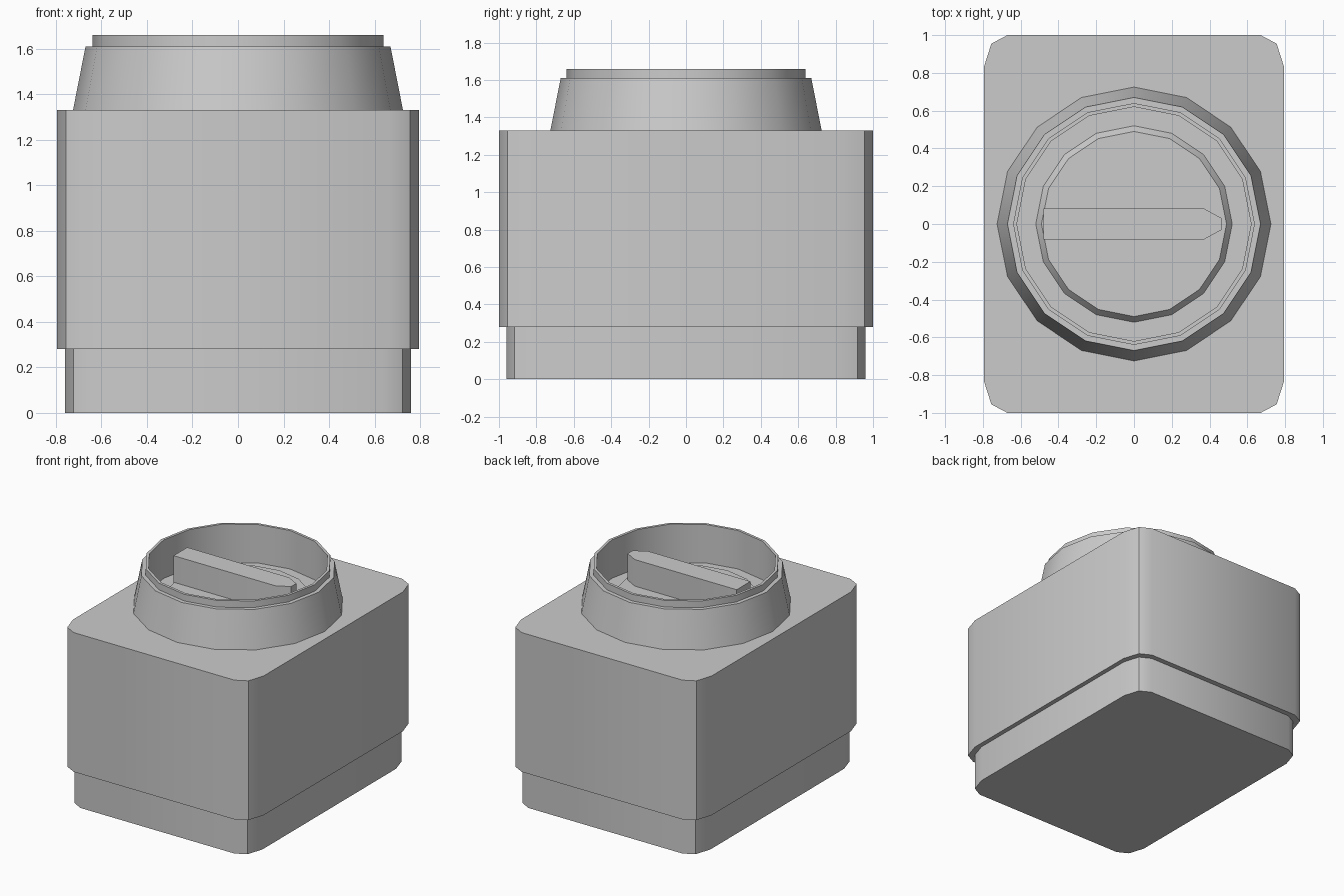
import bpy
import bmesh
from math import cos, sin, pi, radians

if "Cube" in bpy.data.objects:
    bpy.data.objects.remove(bpy.data.objects["Cube"])


def finish(name, bm):
    bmesh.ops.recalc_face_normals(bm, faces=bm.faces)
    mesh = bpy.data.meshes.new(name)
    bm.to_mesh(mesh)
    bm.free()
    obj = bpy.data.objects.new(name, mesh)
    bpy.context.collection.objects.link(obj)
    bpy.ops.object.select_all(action='DESELECT')
    obj.select_set(True)
    bpy.context.view_layer.objects.active = obj
    bpy.ops.object.shade_smooth_by_angle(angle=radians(30))
    return obj


def prism(name, outline, z0, z1):
    bm = bmesh.new()
    face = bm.faces.new([bm.verts.new((x, y, z0)) for x, y in outline])
    top = bmesh.ops.extrude_face_region(bm, geom=[face])["geom"]
    for v in top:
        if isinstance(v, bmesh.types.BMVert):
            v.co.z = z1
    # keep the bottom cap after extrusion
    bmesh.ops.holes_fill(bm, edges=bm.edges, sides=0)
    return finish(name, bm)


def lathe(name, profile, sides=16):
    bm = bmesh.new()
    rings = [[bm.verts.new((r * cos(2 * pi * i / sides), r * sin(2 * pi * i / sides), z))
              for i in range(sides)] for r, z in profile]
    for a, b in zip(rings, rings[1:]):
        for i in range(sides):
            j = (i + 1) % sides
            bm.faces.new((a[i], a[j], b[j], b[i]))
    bm.faces.new(rings[0])
    bm.faces.new(rings[-1])
    return finish(name, bm)


def rounded_outline(scale_x, scale_y):
    # one corner, mirrored into all four quadrants
    corner = [(0.795, 0.83), (0.755, 0.955), (0.67, 1.0)]
    pts = []
    for sx, sy in ((1, 1), (-1, 1), (-1, -1), (1, -1)):
        quad = [(x * sx * scale_x, y * sy * scale_y) for x, y in corner]
        pts += quad if sx * sy > 0 else quad[::-1]
    return pts


# Housing and its recessed foot
prism("foot", rounded_outline(0.957, 0.96), 0.0, 0.28)
prism("housing", rounded_outline(1, 1), 0.28, 1.33)

# Tapered collar with stepped rim and sunken floor
lathe("collar", [(0.725, 1.33), (0.67, 1.61), (0.64, 1.61), (0.64, 1.66),
                 (0.62, 1.66), (0.62, 1.37)])

# Rotary dial and pointed grip
lathe("dial", [(0.52, 1.37), (0.49, 1.41)])
prism("grip", [(-0.48, -0.082), (0.37, -0.082), (0.465, -0.03),
               (0.465, 0.03), (0.37, 0.082), (-0.48, 0.082)], 1.40, 1.61)
